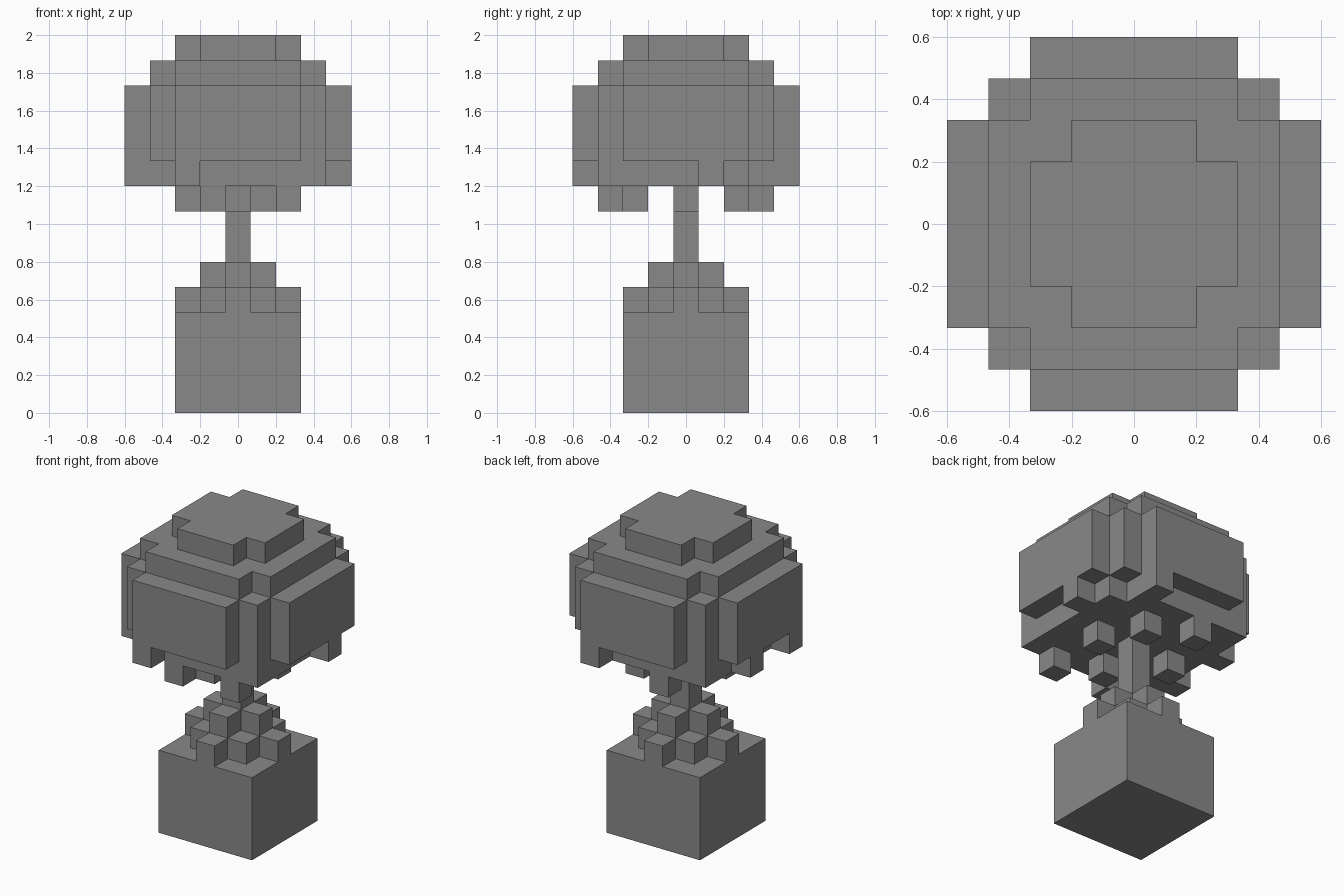
import bpy
import bmesh
from mathutils import Vector

U = 2 / 15  # edge of one cube cell

cube = bpy.data.objects.get("Cube")
if cube:
    bpy.data.objects.remove(cube, do_unlink=True)

grey = bpy.data.materials.new("plain_grey")
grey.use_nodes = True
colour = (0.25, 0.25, 0.25, 1)
grey.diffuse_color = colour
grey.node_tree.nodes["Principled BSDF"].inputs["Base Color"].default_value = colour


def layer(half, levels, keep=lambda x, y: True):
    """Cells of a square footprint that pass a rule, repeated over levels."""
    span = range(-half, half + 1)
    return {(x, y, z) for x in span for y in span for z in levels if keep(x, y)}


def at_level(z, spots):
    return {(x, y, z) for x, y in spots}


def build(name, cells, occupied):
    """Make the outer shell of a set of cells as one flat-faced mesh."""
    bm = bmesh.new()
    for cell in cells:
        centre = Vector(cell) + Vector((0, 0, 0.5))
        for axis in range(3):
            for sign in (-1, 1):
                n = Vector((0, 0, 0))
                n[axis] = sign
                if tuple(int(c) for c in Vector(cell) + n) in occupied:
                    continue
                a = Vector((0, 0, 0))
                a[(axis + 1) % 3] = 0.5
                b = n.cross(a)
                mid = centre + n / 2
                corners = (mid - a - b, mid + a - b, mid + a + b, mid - a + b)
                bm.faces.new([bm.verts.new(p * U) for p in corners])
    bmesh.ops.remove_doubles(bm, verts=bm.verts[:], dist=U / 100)
    mesh = bpy.data.meshes.new(name)
    bm.to_mesh(mesh)
    bm.free()
    mesh.materials.append(grey)
    bpy.context.collection.objects.link(bpy.data.objects.new(name, mesh))


# Square base block
base = layer(2, range(4))

# Stepped mound around the foot of the trunk
mound = layer(2, [4], lambda x, y: abs(x) + abs(y) <= 2)
mound |= layer(1, [5], lambda x, y: abs(x) + abs(y) <= 1)

# Thin trunk
trunk = layer(0, range(6, 9))

# Canopy: wide body with four side slabs, then two shrinking caps
canopy = layer(4, range(10, 13),
               lambda x, y: max(abs(x), abs(y)) <= 3 or min(abs(x), abs(y)) <= 2)
canopy |= layer(3, [13], lambda x, y: abs(x) + abs(y) < 6)
canopy |= layer(2, [14], lambda x, y: abs(x) + abs(y) < 4)

# Ragged underside: two corners missing, a few side cells reaching down
canopy |= layer(3, [9], lambda x, y: abs(x + y) < 6)
canopy |= at_level(9, [(-2, -4), (2, 4), (4, 1), (-4, -2), (-4, 1)])

# Single hanging cells
hanging = at_level(8, [(2, -3), (-1, -3), (0, -2), (2, 0), (-2, 0), (1, 2), (-1, 3)])

parts = {"base_block": base, "mound": mound, "trunk": trunk,
         "canopy": canopy, "hanging_leaves": hanging}
occupied = set().union(*parts.values())
for part, cells in parts.items():
    build(part, cells, occupied)
